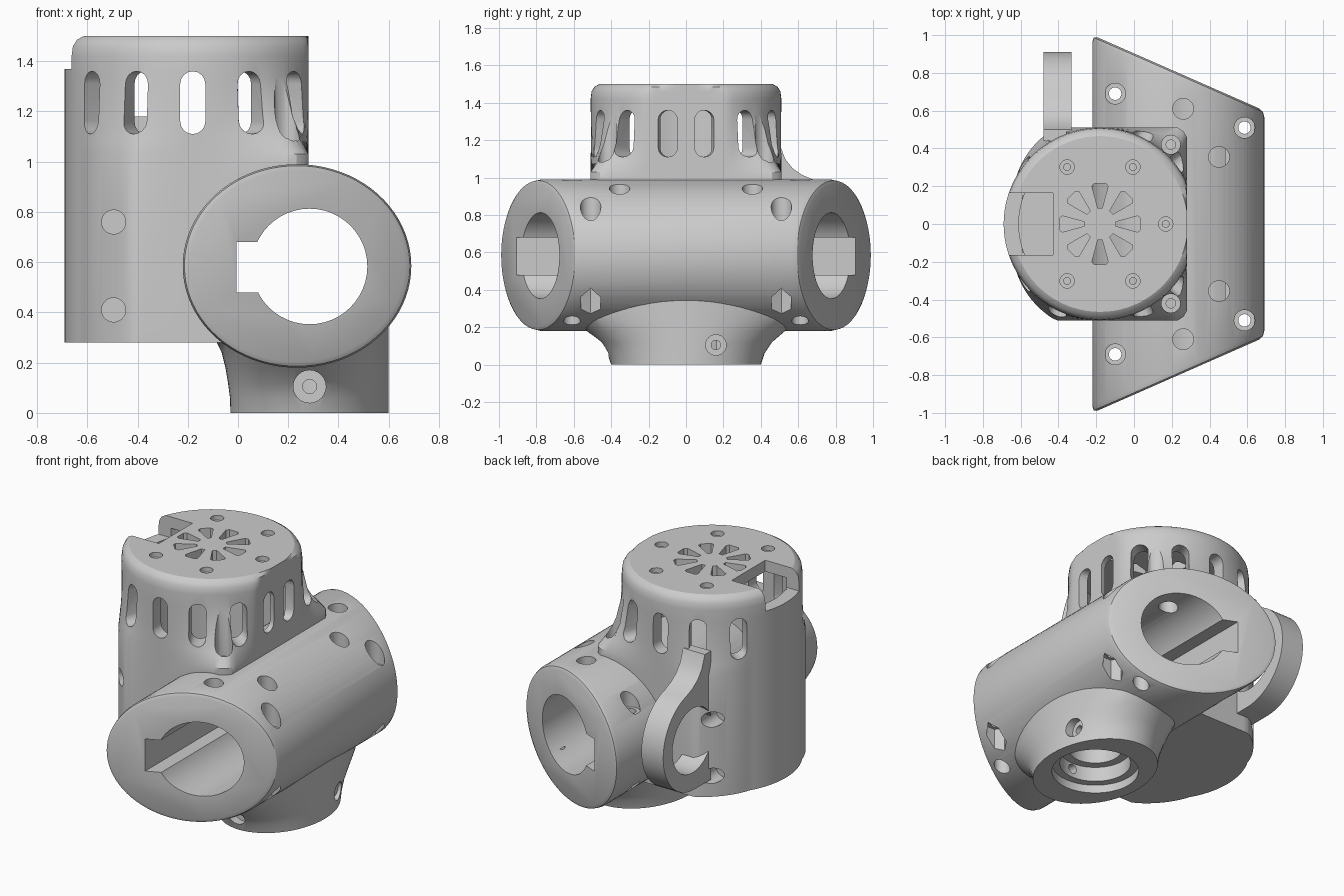
import bpy, bmesh
from math import sin, cos, pi, radians
from mathutils import Vector

if "Cube" in bpy.data.objects:
    bpy.data.objects.remove(bpy.data.objects["Cube"])

CX = -0.18                      # housing axis
TX, TZ, TA, TB = 0.235, 0.585, 0.455, 0.405   # cross tube ellipse
X, Y, Z = Vector((1, 0, 0)), Vector((0, 1, 0)), Vector((0, 0, 1))


def loft(name, rings):
    """Closed solid through rings that share one point count."""
    bm = bmesh.new()
    rows = [[bm.verts.new(p) for p in ring] for ring in rings]
    n = len(rows[0])
    for a, b in zip(rows, rows[1:]):
        for i in range(n):
            j = (i + 1) % n
            bm.faces.new((a[i], a[j], b[j], b[i]))
    bm.faces.new(rows[0])
    bm.faces.new(rows[-1])
    bmesh.ops.recalc_face_normals(bm, faces=bm.faces)
    mesh = bpy.data.meshes.new(name)
    bm.to_mesh(mesh)
    bm.free()
    obj = bpy.data.objects.new(name, mesh)
    bpy.context.collection.objects.link(obj)
    return obj


def prism(name, pts, origin, u, v, depth):
    """Extrude a 2D outline lying in the u-v plane along u x v."""
    base = [Vector(origin) + u * a + v * b for a, b in pts]
    w = u.cross(v) * depth
    return loft(name, [base, [p + w for p in base]])


def arc(r, start=0, end=360, n=32, c=(0, 0), closed=True):
    steps = n if closed else n - 1
    angles = [radians(start + (end - start) * i / steps) for i in range(n)]
    return [(c[0] + r * cos(a), c[1] + r * sin(a)) for a in angles]


def rect(a, b, c, d):
    return [(a, c), (b, c), (b, d), (a, d)]


def obround(half_width, low, high):
    top = arc(half_width, 0, 180, 9, (0, high - half_width), False)
    return top + arc(half_width, 180, 360, 9, (0, low + half_width), False)


def combine(obj, other, operation="DIFFERENCE", keep=False):
    mod = obj.modifiers.new("bool", "BOOLEAN")
    mod.operation, mod.object, mod.solver = operation, other, "EXACT"
    bpy.context.view_layer.update()
    graph = bpy.context.evaluated_depsgraph_get()
    mesh = bpy.data.meshes.new_from_object(obj.evaluated_get(graph))
    obj.modifiers.clear()
    obj.data = mesh
    if not keep:
        bpy.data.objects.remove(other)


def drill(obj, x, y, z, r, depth, u=X, v=Y, n=24):
    combine(obj, prism("cutter", arc(r, n=n), (x, y, z), u, v, depth))


# Housing: squarish lower plan that fairs into a round drum, flat on +x
def round_radius(a, r):
    return min(r, 0.46 / cos(a)) if cos(a) > 0 else r


def square_radius(a):
    side = 0.51 / max(abs(sin(a)), 0.01)
    if cos(a) > 0:
        return min(side, 0.46 / max(cos(a), 0.01), 0.66)
    return min(side, 0.51 + 0.125 * max(0, abs(sin(a)) - 0.5))


def housing_ring(z, r, squareness):
    ring = []
    for i in range(120):
        a = 2 * pi * i / 120
        ro = round_radius(a, r)
        ra = ro + (square_radius(a) - ro) * squareness
        ring.append((CX + ra * cos(a), ra * sin(a), z))
    return ring


housing = loft("housing", [housing_ring(*s) for s in (
    (0.28, 0.5, 1), (0.3, 0.51, 1), (1.03, 0.51, 1), (1.09, 0.51, 0.65),
    (1.18, 0.51, 0.3), (1.34, 0.51, 0), (1.42, 0.51, 0), (1.46, 0.505, 0),
    (1.485, 0.49, 0), (1.5, 0.465, 0))])
drill(housing, CX, 0, 0.36, 0.43, 1.07, n=64)

# Cross tube with mitred, softened ends
def tube_ring(side, scale, back):
    ring = []
    for i in range(80):
        a = 2 * pi * i / 80
        x = TX + TA * scale * cos(a)
        y = side * (1 - 0.4 * (x - TX + TA) / (2 * TA) - back)
        ring.append((x, y, TZ + TB * scale * sin(a)))
    return ring


tube = loft("cross_tube", [tube_ring(*s) for s in (
    (-1, 0.94, 0), (-1, 0.985, 0.01), (-1, 1, 0.035),
    (1, 1, 0.035), (1, 0.985, 0.01), (1, 0.94, 0))])
combine(housing, tube, keep=True)

# Flared foot under the tube
def foot_ring(z, left, ry):
    pts = []
    for i in range(64):
        a = 2 * pi * i / 64
        rx = 0.315 if cos(a) > 0 else left
        pts.append((0.285 + rx * cos(a), ry * sin(a), z))
    return pts


foot = loft("foot", [foot_ring(*s) for s in (
    (0, 0.315, 0.4), (0.06, 0.317, 0.42), (0.12, 0.325, 0.46),
    (0.18, 0.335, 0.53), (0.24, 0.35, 0.6), (0.345, 0.4, 0.66))])
combine(tube, foot, "UNION")

# Keyed bore through the tube
bore = prism("bore", arc(0.23, n=48), (0.285, 1.2, 0.583), X, Z, 2.4)
key = prism("key", rect(-0.005, 0.2, 0.48, 0.68), (0, 1.2, 0), X, Z, 2.4)
combine(tube, bore)
combine(tube, key)

# Stepped socket and screw holes in the foot
drill(tube, 0.285, 0, -0.1, 0.245, 0.15, n=48)
drill(tube, 0.285, 0, -0.1, 0.2, 0.24, n=48)
drill(tube, 0.285, 0, -0.1, 0.15, 0.34, n=48)
drill(tube, 0.285, -0.36, 0.105, 0.065, 0.3, X, Z)
drill(tube, 0.285, -0.1, 0.105, 0.028, 0.4, X, Z)
drill(tube, 0.54, 0.16, 0.105, 0.055, 0.3, Y, Z)
drill(tube, 0.4, 0.16, 0.105, 0.025, 0.4, Y, Z)

# Bolt holes in the tube, with hex nut pockets below
for side in (-1, 1):
    for x, y, seat_top, seat_low in ((-0.1, 0.69, 0.8, 0.36), (0.585, 0.51, 0.74, 0.42)):
        drill(tube, x, side * y, 0, 0.033, 1.2)
        drill(tube, x, side * y, seat_top, 0.055, 0.5)
        drill(tube, x, side * y, 0.05, 0.06, seat_low - 0.05, n=6)
    drill(tube, 0.26, side * 0.61, 0.7, 0.055, 0.5)
    drill(tube, 0.45, side * 0.355, 0.7, 0.055, 0.5)
    drill(tube, 0.46, side * 0.61, 0.1, 0.045, 0.3)

# Vent slots around the drum
for side in (-1, 1):
    for deg in (-52, -26, 0, 26, 52, 78):
        a = radians(deg)
        out = Vector((sin(a), side * cos(a), 0))
        combine(housing, prism("slot", obround(0.05, 1.11, 1.36),
                               Vector((CX, 0, 0)) + out * 0.36, Z.cross(out), Z, 0.4))

# Lid: petal vents and screw recesses
for i in range(8):
    a = 2 * pi * i / 8
    u = Vector((cos(a), sin(a), 0))
    petal = [(0.085, -0.012), (0.2, -0.043), (0.215, -0.03),
             (0.215, 0.03), (0.2, 0.043), (0.085, 0.012)]
    combine(housing, prism("petal", petal, (CX, 0, 1.4), u, Z.cross(u), 0.2))
for deg in (-120, -60, 0, 60, 120):
    a = radians(deg)
    x, y = CX + 0.348 * cos(a), 0.348 * sin(a)
    drill(housing, x, y, 1.47, 0.038, 0.1)
    drill(housing, x, y, 1.4, 0.018, 0.2)

# Cable notch at the rim
notch = rect(-0.8, -0.43, -0.165, 0.165)
combine(housing, prism("notch", notch, (0, 0, 1.37), X, Y, 0.3))
well = rect(-0.59, -0.45, -0.15, 0.15)
combine(housing, prism("well", well, (0, 0, 1.28), X, Y, 0.2))

# Corner screw pockets and side holes
for side in (-1, 1):
    drill(housing, 0.195, side * 0.42, 1.04, 0.05, 0.4)
    drill(housing, 0.195, side * 0.42, 0.98, 0.025, 0.4)
    for z in (0.41, 0.76):
        drill(housing, -0.495, side * 0.48 + 0.14, z, 0.048, 0.28, X, Z)

# Looped lug at the back, swept up into the housing wall
outline = arc(0.31, -90, 75, 26, (0.6, 0.69), False)
outline += [(0.62, 1.015), (0.57, 1.05), (0.53, 1.1), (0.5, 1.18), (0.44, 1.18), (0.44, 0.38)]
lug = prism("back_lug", outline, (-0.48, 0, 0), Y, Z, 0.15)
drill(lug, -0.6, 0.62, 0.69, 0.2, 0.5, Y, Z, 32)

# Smooth curved walls, keep crisp edges
bpy.ops.object.select_all(action="DESELECT")
for obj in (housing, tube, lug):
    obj.select_set(True)
bpy.context.view_layer.objects.active = housing
bpy.ops.object.shade_smooth_by_angle(angle=radians(30))
